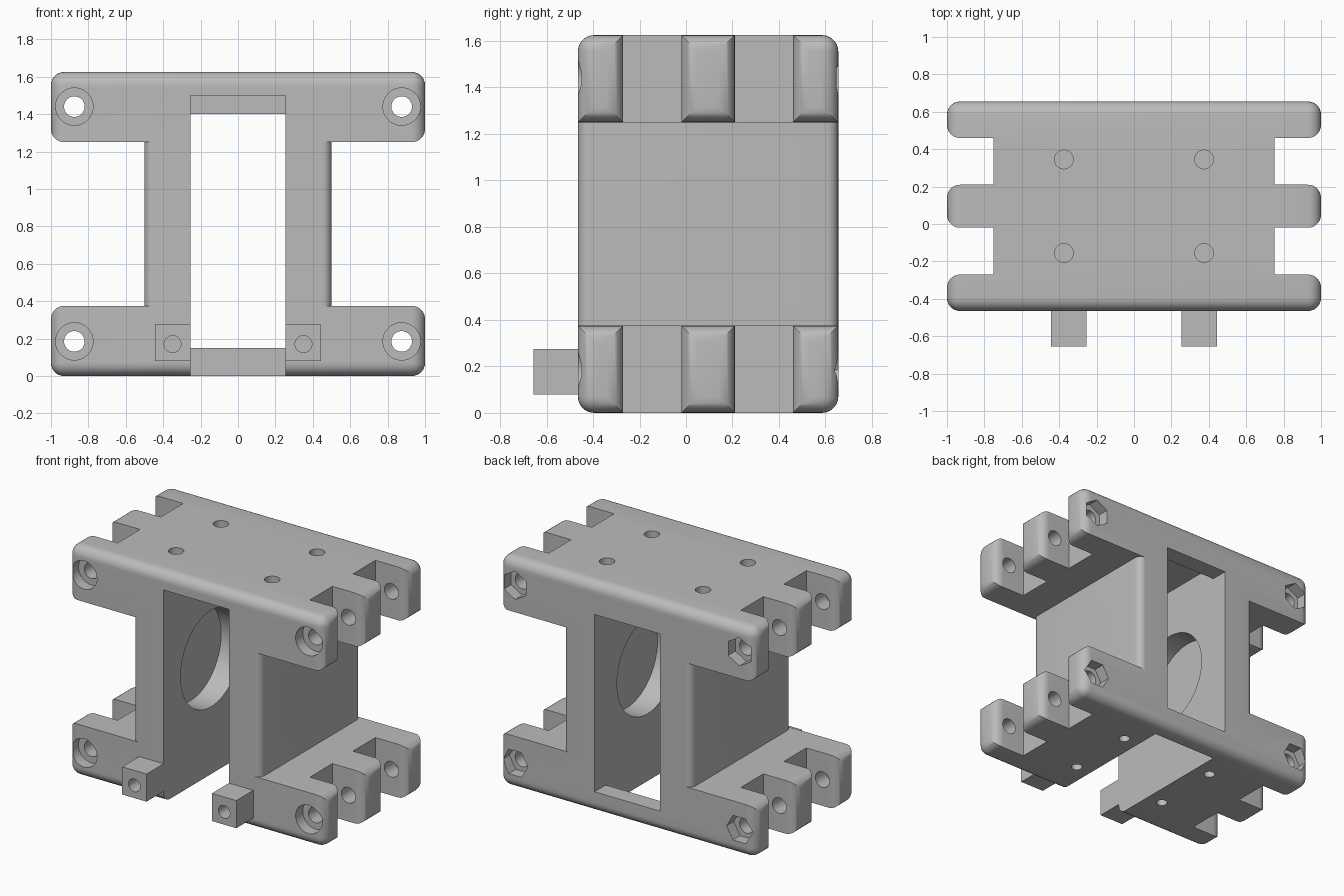
import bpy, bmesh
from math import pi, radians
from mathutils import Matrix

cube = bpy.data.objects.get("Cube")
if cube:
    bpy.data.objects.remove(cube, do_unlink=True)

grey = bpy.data.materials.new("matte_grey")
grey.use_nodes = True
grey.diffuse_color = (0.5, 0.5, 0.5, 1)
grey.node_tree.nodes["Principled BSDF"].inputs["Base Color"].default_value = (0.5, 0.5, 0.5, 1)

FRONT, BACK, TOP = -0.465, 0.655, 1.625
ROUND = 0.07
TURN = {"x": Matrix.Rotation(pi / 2, 4, "Y"),
        "y": Matrix.Rotation(pi / 2, 4, "X"),
        "z": Matrix.Identity(4)}


def finish(name, bm):
    bmesh.ops.recalc_face_normals(bm, faces=bm.faces)
    mesh = bpy.data.meshes.new(name)
    bm.to_mesh(mesh)
    bm.free()
    mesh.materials.append(grey)
    ob = bpy.data.objects.new(name, mesh)
    bpy.context.collection.objects.link(ob)
    return ob


def bevel(bm, edges, width):
    bmesh.ops.bevel(bm, geom=edges, offset=width, segments=7,
                    profile=0.5, affect="EDGES", clamp_overlap=True)


def box(name, x, y, z, upright_round=0):
    bm = bmesh.new()
    bmesh.ops.create_cube(bm, size=1)
    for v in bm.verts:
        v.co = [r[0] if c < 0 else r[1] for c, r in zip(v.co, (x, y, z))]
    if upright_round:
        bevel(bm, [e for e in bm.edges
                   if abs(e.verts[0].co.z - e.verts[1].co.z) > 0.01], upright_round)
    return finish(name, bm)


def rod(name, axis, centre, radius, length, sides=40, spin=0):
    bm = bmesh.new()
    bmesh.ops.create_cone(bm, cap_ends=True, segments=sides, radius1=radius,
                          radius2=radius, depth=length)
    bm.transform(Matrix.Translation(centre) @ TURN[axis] @ Matrix.Rotation(spin, 4, "Z"))
    return finish(name, bm)


def combine(target, other, operation):
    mod = target.modifiers.new("join", "BOOLEAN")
    mod.operation, mod.solver, mod.object = operation, "EXACT", other
    bpy.context.view_layer.objects.active = target
    bpy.ops.object.modifier_apply(modifier=mod.name)
    bpy.data.objects.remove(other, do_unlink=True)


def finger_plate(name, low, high, outer):
    """Plate with three rounded fingers on each end."""
    right = [(1, FRONT)]
    for a, b in ((-0.27, -0.02), (0.21, 0.46)):
        right += [(1, a), (0.75, a), (0.75, b), (1, b)]
    right.append((1, BACK))
    outline = right + [(-x, y) for x, y in reversed(right)]
    bm = bmesh.new()
    face = bm.faces.new([bm.verts.new((x, y, low)) for x, y in outline])
    new = bmesh.ops.extrude_face_region(bm, geom=[face])["geom"]
    for v in new:
        if isinstance(v, bmesh.types.BMVert):
            v.co.z = high
    bmesh.ops.recalc_face_normals(bm, faces=bm.faces)
    picked = []
    for e in bm.edges:
        a, b = (v.co for v in e.verts)
        tip = abs(a.x) > 0.99 and abs(a.x - b.x) < 0.01
        rim = (abs(a.x - b.x) > 1.9 and abs(a.z - outer) < 0.01
               and abs(b.z - outer) < 0.01)
        if tip or rim:
            picked.append(e)
    bevel(bm, picked, ROUND)
    return finish(name, bm)


# Finger plates joined by an upright block
frame = finger_plate("bracket_frame", 0, 0.375, 0)
combine(frame, box("web", (-0.5, 0.5), (FRONT, BACK), (0.2, 1.4), 0.05), "UNION")
combine(frame, finger_plate("upper_plate", 1.25, TOP, TOP), "UNION")

# Front mounting lugs
for s in (-1, 1):
    combine(frame, box("lug", sorted((s * 0.2, s * 0.445)), (-0.655, -0.4),
                       (0.08, 0.275)), "UNION")

# Inner bay, open at the front and below, and the window in the back wall
combine(frame, box("bay", (-0.255, 0.255), (-0.9, BACK - 0.125), (-0.2, 1.5)), "DIFFERENCE")
combine(frame, box("window", (-0.255, 0.255), (0.3, 0.9), (0.15, 1.4)), "DIFFERENCE")

# Stepped round holes through the side walls
combine(frame, rod("side_hole", "x", (0, 0.065, 0.815), 0.215, 3, 72), "DIFFERENCE")
combine(frame, rod("side_recess", "x", (0, 0.065, 0.815), 0.34, 0.83, 72), "DIFFERENCE")

for s in (-1, 1):
    # Hinge bores with round recesses in front and nut pockets behind
    for z, spin in ((0.185, pi / 6), (1.44, 0)):
        x = s * 0.875
        combine(frame, rod("bore", "y", (x, 0, z), 0.055, 3), "DIFFERENCE")
        combine(frame, rod("recess", "y", (x, FRONT, z), 0.1, 0.16), "DIFFERENCE")
        combine(frame, rod("nut_pocket", "y", (x, BACK, z), 0.1, 0.16, 6, spin), "DIFFERENCE")
    # Lug screw holes
    combine(frame, rod("lug_hole", "y", (s * 0.35, -0.65, 0.17), 0.045, 0.5), "DIFFERENCE")
    # Blind screw holes above and below
    for y in (-0.155, 0.345):
        combine(frame, rod("top_hole", "z", (s * 0.375, y, TOP), 0.05, 0.5), "DIFFERENCE")
        combine(frame, rod("base_hole", "z", (s * 0.375, y, 0), 0.037, 0.5), "DIFFERENCE")

# Smooth rounded edges, crisp corners
bpy.ops.object.select_all(action="DESELECT")
frame.select_set(True)
bpy.context.view_layer.objects.active = frame
bpy.ops.object.shade_smooth_by_angle(angle=radians(30))
